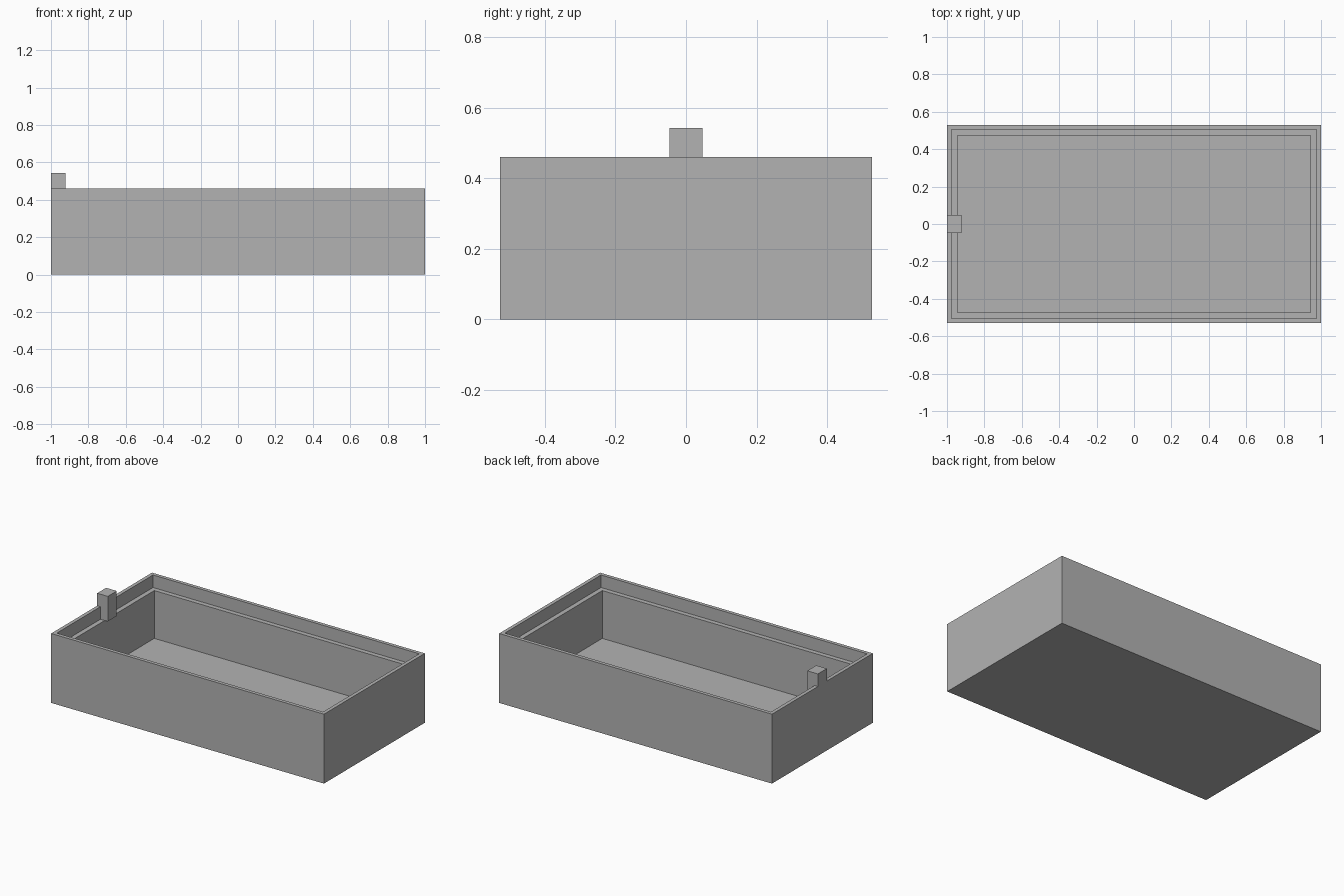
import bpy
import bmesh
from mathutils import Matrix, Vector

cube = bpy.data.objects.get("Cube")
if cube:
    bpy.data.objects.remove(cube, do_unlink=True)

grey = bpy.data.materials.new("plain grey")
grey.use_nodes = True
grey.diffuse_color = (0.45, 0.45, 0.45, 1)
grey.node_tree.nodes["Principled BSDF"].inputs["Base Color"].default_value = grey.diffuse_color


def add_box(bm, low, high):
    low, high = Vector(low), Vector(high)
    matrix = Matrix.Translation((low + high) / 2) @ Matrix.Diagonal((*(high - low), 1))
    bmesh.ops.create_cube(bm, size=1, matrix=matrix)


def make_object(name, bm):
    mesh = bpy.data.meshes.new(name)
    bm.to_mesh(mesh)
    bm.free()
    mesh.materials.append(grey)
    obj = bpy.data.objects.new(name, mesh)
    bpy.context.collection.objects.link(obj)
    return obj


LENGTH, WIDTH, HEIGHT = 2.0, 1.056, 0.46
RIM, LEDGE = 0.034, 0.044          # wall thickness at the top, width of the step
LEDGE_Z, FLOOR_Z = 0.377, 0.06

# Tray: the top face is inset and sunk twice, giving a rim, a ledge and a floor
bm = bmesh.new()
add_box(bm, (-LENGTH / 2, -WIDTH / 2, 0), (LENGTH / 2, WIDTH / 2, HEIGHT))
top = max(bm.faces, key=lambda f: f.calc_center_median().z)
for inset, level in ((RIM, LEDGE_Z), (LEDGE, FLOOR_Z)):
    bmesh.ops.inset_region(bm, faces=[top], thickness=inset)
    walls = bmesh.ops.extrude_discrete_faces(bm, faces=[top])
    top = walls["faces"][0]
    for v in top.verts:
        v.co.z = level
bmesh.ops.recalc_face_normals(bm, faces=bm.faces)
tray = make_object("tray", bm)

# Tab: stands on the ledge, flush with the outside of the end wall
bm = bmesh.new()
add_box(bm, (-LENGTH / 2, -0.047, LEDGE_Z), (-LENGTH / 2 + RIM + LEDGE, 0.047, 0.543))
tab = make_object("tab", bm)
